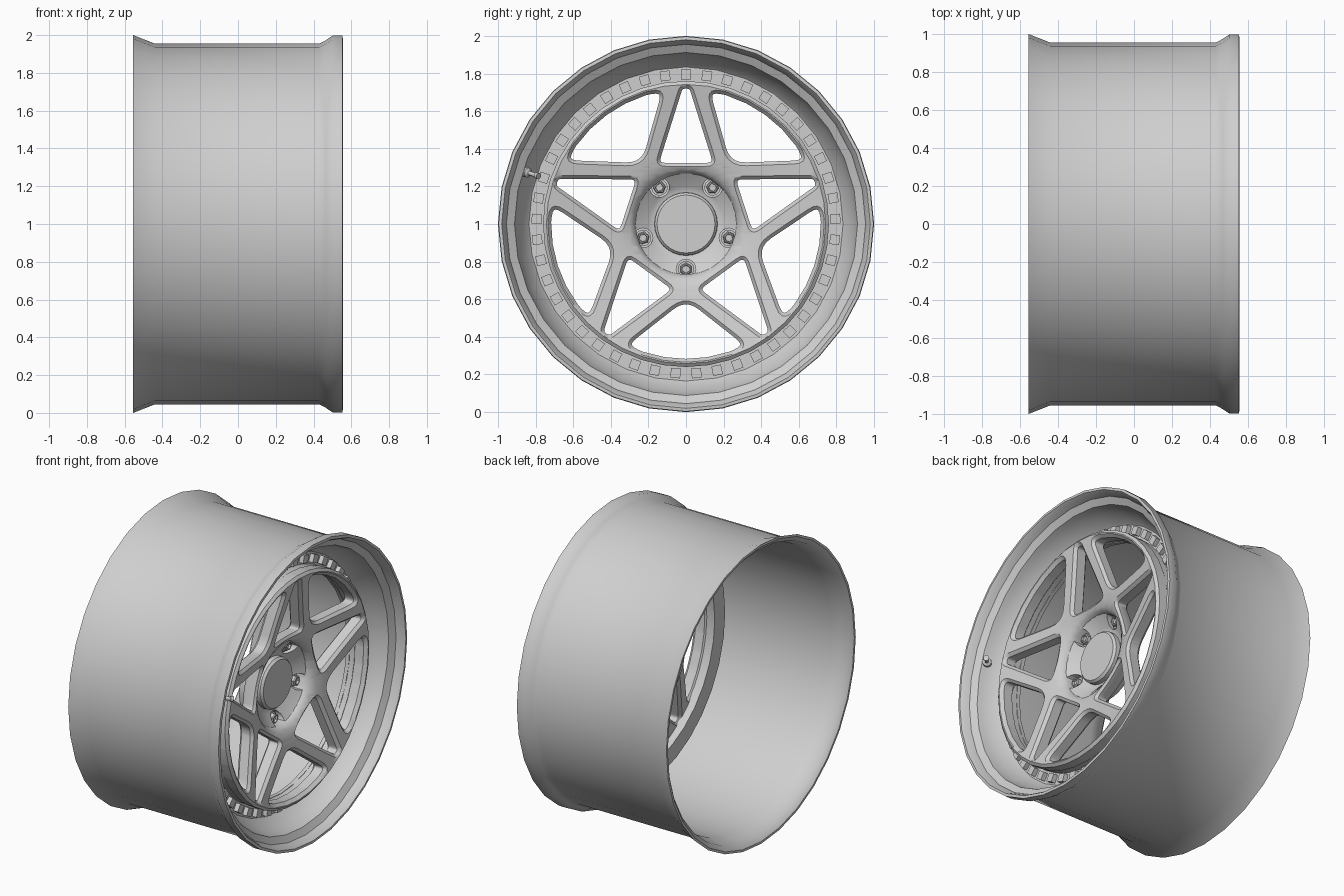
import bpy, bmesh, math
from math import sin, cos, pi, radians
from mathutils import Vector, Matrix

if "Cube" in bpy.data.objects:
    bpy.data.objects.remove(bpy.data.objects["Cube"])

metal = bpy.data.materials.new("grey_metal")
metal.use_nodes = True
metal.diffuse_color = (0.62, 0.62, 0.62, 1)
metal.node_tree.nodes["Principled BSDF"].inputs["Base Color"].default_value = (0.62, 0.62, 0.62, 1)
parts = []


def finish(name, bm):
    bmesh.ops.recalc_face_normals(bm, faces=bm.faces)
    mesh = bpy.data.meshes.new(name)
    bm.to_mesh(mesh)
    bm.free()
    mesh.materials.append(metal)
    ob = bpy.data.objects.new(name, mesh)
    bpy.context.collection.objects.link(ob)
    parts.append(ob)
    return ob


def lathe(bm, profile, n, matrix=Matrix.Translation((0, 0, 1))):
    """Revolve a closed (x, radius) profile about the x axis."""
    rings = []
    for x, r in profile:
        count = n if r > 0 else 1
        rings.append([bm.verts.new(matrix @ Vector((x, r * sin(2 * pi * i / n), r * cos(2 * pi * i / n))))
                      for i in range(count)])
    for a, b in zip(rings, rings[1:] + rings[:1]):
        for i in range(n):
            j = (i + 1) % n
            quad = [a[i % len(a)], a[j % len(a)], b[j % len(b)], b[i % len(b)]]
            quad = list(dict.fromkeys(quad))
            if len(quad) > 2:
                bm.faces.new(quad)


def around(angle, radius):
    """Place along the wheel face, local z pointing outward."""
    return (Matrix.Translation((0, 0, 1)) @ Matrix.Rotation(radians(angle), 4, 'X')
            @ Matrix.Translation((0, 0, radius)))


# Barrel with flared back edge, front lip and bolt ledge
bm = bmesh.new()
lathe(bm, [(-.555, 1), (-.44, .955), (.43, .955), (.465, .973), (.5, .997), (.553, .997),
           (.555, .98), (.54, .97), (.5, .955), (.475, .912), (.45, .905), (.4, .89),
           (.33, .845), (.32, .835), (.32, .725), (.295, .725), (.295, .835), (.36, .885),
           (.41, .93), (-.43, .93), (-.53, .955), (-.555, .985)], 32)
finish("barrel", bm)

# Collar joining the star face to the ledge
bm = bmesh.new()
lathe(bm, [(.42, .755), (.3, .757), (.3, .727), (.42, .727)], 40)
finish("face_collar", bm)

# Ledge bolts
bm = bmesh.new()
for i in range(45):
    m = around(i * 8, .795) @ Matrix.Translation((.33, 0, 0)) @ Matrix.Diagonal((.04, .052, .052, 1))
    bmesh.ops.create_cube(bm, size=1, matrix=m)
finish("ledge_bolts", bm)


# Star face: flat outline with windows, then dished
def rounded(corners, cuts):
    out = []
    n = len(corners)
    for i, (p, d) in enumerate(zip(corners, cuts)):
        if not d:
            out.append(p)
            continue
        a = p + (corners[i - 1] - p).normalized() * d
        b = p + (corners[(i + 1) % n] - p).normalized() * d
        for k in range(6):
            t = k / 5
            out.append(a * (1 - t) ** 2 + p * 2 * t * (1 - t) + b * t * t)
    dense = []
    for p, q in zip(out, out[1:] + out[:1]):
        steps = max(1, math.ceil((q - p).length / .08))
        dense += [p.lerp(q, k / steps) for k in range(steps)]
    return dense


def polar(r, a):
    return Vector((r * cos(a), r * sin(a)))


def circle(r, n):
    return [polar(r, 2 * pi * i / n) for i in range(n)]


def turned(points, degrees):
    c, s = cos(radians(degrees)), sin(radians(degrees))
    return [Vector((p.x * c - p.y * s, p.x * s + p.y * c)) for p in points]


half = radians(28)
arc = [polar(.735, half * (k / 3 - 1)) for k in range(7)]
wide = rounded([Vector((.378, 0))] + arc, [.1, .09] + [0] * 5 + [.09])
slim = rounded([Vector((.307, .168)), Vector((.307, -.168)), Vector((.738, -.032)), Vector((.738, .032))],
               [.06, .06, .03, .03])
outlines = [circle(.742, 40), circle(.285, 30)]
for i in range(5):
    outlines += [turned(wide, 54 + 72 * i), turned(slim, 90 + 72 * i)]

curve = bpy.data.curves.new("star_outline", 'CURVE')
curve.dimensions = '2D'
curve.fill_mode = 'BOTH'
curve.extrude = .032
curve.bevel_depth = .018
curve.bevel_resolution = 0
for pts in outlines:
    s = curve.splines.new('POLY')
    s.points.add(len(pts) - 1)
    for sp, p in zip(s.points, pts):
        sp.co = (p.x, p.y, 0, 1)
    s.use_cyclic_u = True
guide = bpy.data.objects.new("star_outline", curve)
bpy.context.collection.objects.link(guide)
flat = bpy.data.meshes.new_from_object(guide.evaluated_get(bpy.context.evaluated_depsgraph_get()))
bpy.data.objects.remove(guide)


def dish(r):
    t = max(0, min(1, (r - .26) / .12))
    return .32 + .055 * t * (2 - t) + .075 * max(0, r - .36) / .38


bm = bmesh.new()
bm.from_mesh(flat)
bpy.data.meshes.remove(flat)
bmesh.ops.remove_doubles(bm, verts=bm.verts, dist=.0005)
# Grid cuts let the flat fill follow the dish
for axis in (Vector((1, 0, 0)), Vector((0, 1, 0))):
    for k in range(-12, 13):
        bmesh.ops.bisect_plane(bm, geom=bm.verts[:] + bm.edges[:] + bm.faces[:], dist=.0005,
                               plane_co=axis * (k * .06 + .003), plane_no=axis)
bmesh.ops.triangulate(bm, faces=bm.faces)
for v in bm.verts:
    a, b, c = v.co
    v.co = (dish(math.hypot(a, b)) + c - .05, a, b + 1)
finish("star_face", bm)

# Hub dish with lug pockets
bm = bmesh.new()
lathe(bm, [(.25, 0), (.25, .17), (.262, .2), (.325, .287), (.25, .287), (.19, .26), (.19, 0)], 40)
hub = finish("hub", bm)
bm = bmesh.new()
for i in range(5):
    lathe(bm, [(.235, 0), (.235, .052), (.4, .052), (.4, 0)], 20, around(180 + 72 * i, .24))
cutter = finish("pocket_cutter", bm)
cutter.hide_render = True
mod = hub.modifiers.new("pockets", 'BOOLEAN')
mod.object = cutter
mod.operation = 'DIFFERENCE'
mod.solver = 'EXACT'
bpy.context.view_layer.objects.active = hub
bpy.ops.object.modifier_apply(modifier=mod.name)
parts.remove(cutter)
bpy.data.objects.remove(cutter)

# Lug nuts: round washer and hollow hexagon
bm = bmesh.new()
for i in range(5):
    m = around(180 + 72 * i, .24)
    lathe(bm, [(.23, 0), (.23, .043), (.25, .043), (.25, 0)], 16, m)
    lathe(bm, [(.24, 0), (.24, .034), (.272, .034), (.278, .028), (.278, .022), (.265, .02), (.265, 0)], 6, m)
finish("lug_nuts", bm)

# Centre cap
bm = bmesh.new()
lathe(bm, [(.24, 0), (.24, .168), (.28, .167), (.295, .154), (.295, 0)], 32)
finish("centre_cap", bm)

# Valve stem: thick foot at the lip, thin stem leaning in and forward
bm = bmesh.new()
lean = around(72, .92) @ Matrix.Translation((.425, 0, 0)) @ Matrix.Rotation(radians(48), 4, 'Y')
lathe(bm, [(0, 0), (0, .028), (.05, .028), (.06, .012), (.11, .012), (.112, .018),
           (.13, .018), (.13, 0)], 10, lean)
finish("valve_stem", bm)

bpy.ops.object.select_all(action='DESELECT')
for ob in parts:
    ob.select_set(True)
bpy.context.view_layer.objects.active = parts[0]
bpy.ops.object.shade_smooth_by_angle(angle=radians(38))
